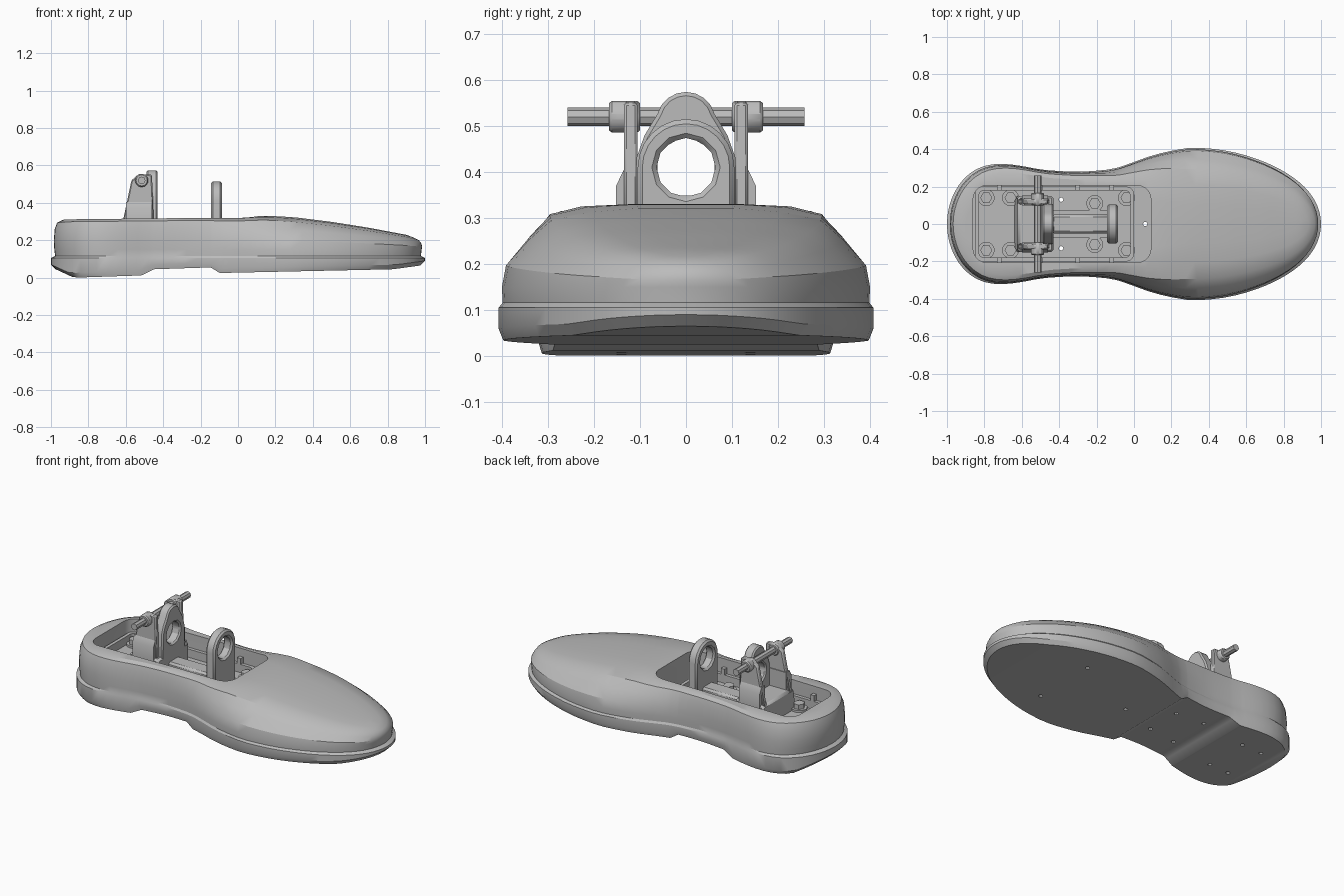
import bpy, bmesh, math

cube = bpy.data.objects.get("Cube")
if cube:
    bpy.data.objects.remove(cube)

grey = bpy.data.materials.new("plain grey")
grey.use_nodes = True
grey.diffuse_color = (0.5, 0.5, 0.5, 1)
grey.node_tree.nodes["Principled BSDF"].inputs["Base Color"].default_value = (0.5, 0.5, 0.5, 1)


def smooth(ob):
    bpy.ops.object.select_all(action='DESELECT')
    ob.select_set(True)
    bpy.context.view_layer.objects.active = ob
    bpy.ops.object.shade_smooth_by_angle(angle=math.radians(30))


def finish(name, bm):
    bmesh.ops.recalc_face_normals(bm, faces=bm.faces)
    if bm.calc_volume(signed=True) < 0:
        bmesh.ops.reverse_faces(bm, faces=bm.faces)
    mesh = bpy.data.meshes.new(name)
    bm.to_mesh(mesh)
    bm.free()
    ob = bpy.data.objects.new(name, mesh)
    bpy.context.collection.objects.link(ob)
    mesh.materials.append(grey)
    smooth(ob)
    return ob


def bevel(ob, width):
    mod = ob.modifiers.new("bevel", 'BEVEL')
    mod.width, mod.segments, mod.limit_method = width, 1, 'ANGLE'


def lookup(table, x):
    if x <= table[0][0]:
        return table[0][1]
    for (a, u), (b, v) in zip(table, table[1:]):
        if x <= b:
            return u + (v - u) * (x - a) / (b - a)
    return table[-1][1]


def prism(name, outline, axis, lo, hi):
    """Extrude a 2D outline along x (outline is y, z), y (x, z) or z (x, y)."""
    place = {'x': lambda p, d: (d, *p), 'y': lambda p, d: (p[0], d, p[1]),
             'z': lambda p, d: (*p, d)}[axis]
    bm = bmesh.new()
    ends = [[bm.verts.new(place(p, d)) for p in outline] for d in (lo, hi)]
    n = len(outline)
    for ring in ends:
        bm.faces.new(ring)
    for i in range(n):
        j = (i + 1) % n
        bm.faces.new((ends[0][i], ends[0][j], ends[1][j], ends[1][i]))
    return finish(name, bm)


def box(name, x0, x1, y0, y1, z0, z1):
    return prism(name, [(x0, y0), (x1, y0), (x1, y1), (x0, y1)], 'z', z0, z1)


def arc(cx, cy, r, start, end, n):
    return [(cx + r * math.cos(math.radians(start + (end - start) * i / n)),
             cy + r * math.sin(math.radians(start + (end - start) * i / n))) for i in range(n + 1)]


def disc(name, cx, cy, r, axis, lo, hi, sides=12):
    return prism(name, arc(cx, cy, r, 0, 360, sides)[:-1], axis, lo, hi)


def rounded(x0, x1, hw, r):
    return (arc(x1 - r, hw - r, r, 0, 90, 5) + arc(x0 + r, hw - r, r, 90, 180, 5)
            + arc(x0 + r, r - hw, r, 180, 270, 5) + arc(x1 - r, r - hw, r, 270, 360, 5))


def cut(ob, *cutters):
    """Subtract the cutters for good and remove them."""
    for c in cutters:
        mod = ob.modifiers.new("cut", 'BOOLEAN')
        mod.operation, mod.solver, mod.object = 'DIFFERENCE', 'EXACT', c
        bpy.context.view_layer.objects.active = ob
        bpy.ops.object.modifier_apply(modifier=mod.name)
        bpy.data.objects.remove(c)
    smooth(ob)


def drill(x, y, top=.3, r=.012):
    return disc("drill_cutter", x, y, r, 'z', -.1, top, 8)


# Foot shell: outline fullness, crown height and underside along the length
FULL = [(-1, .44), (-.9, .432), (-.8, .406), (-.7, .368), (-.5, .297), (-.3, .277), (-.1, .293),
        (.1, .37), (.3, .413), (.5, .405), (.7, .38), (.85, .36), (1, .35)]
TOP = [(-1, .305), (-.9, .312), (0, .322), (.15, .333), (.3, .325), (.5, .3), (.7, .268), (.9, .23), (1, .2)]
UNDER = [(-1, .045), (-.9, 0), (-.53, .012), (-.46, .045), (-.15, .055), (-.1, .025), (.85, .045), (1, .065)]


def half_width(x):
    full = sum(lookup(FULL, x + d) for d in (-.06, -.03, 0, .03, .06)) / 5
    return full * math.sqrt(max(0, 1 - x ** 4))


stations = sorted([-math.cos(math.pi * i / 44) for i in range(45)] + [-.53, -.46, -.15, -.1])
SIDE = [(.975, 'under', 0), (1, 'under', .025), (1, 'level', .105), (.978, 'level', .116), (.982, 'level', .15)]
# Crown rings: length scale, then (width scale, rise) at the heel and at the toe
CROWN = [(.985, (.98, .3), (.96, .28)), (.98, (.965, .7), (.84, .6)), (.967, (.93, .92), (.72, .85)),
         (.935, (.85, 1), (.5, .95)), (.9, (.5, 1), (.25, .99))]


def shell_points(side):
    rings = []
    for s, mode, z in SIDE:
        rings.append([(x * s, side * half_width(x) * s, (lookup(UNDER, x) if mode == 'under' else 0) + z)
                      for x in stations])
    for sx, heel, toe in CROWN:
        ring = []
        for x in stations:
            k = min(1, max(0, (x + .25) / .55))
            sy, rise = (h + (t - h) * k for h, t in zip(heel, toe))
            ring.append((x * sx, side * half_width(x) * sy, .15 + (lookup(TOP, x * sx) - .15) * rise))
        rings.append(ring)
    return rings


bm = bmesh.new()
halves = [[[bm.verts.new(p) for p in ring] for ring in shell_points(s)] for s in (1, -1)]
for half in halves:
    for low, high in zip(half, half[1:]):
        for i in range(len(stations) - 1):
            bm.faces.new((low[i], low[i + 1], high[i + 1], high[i]))
for level in (0, -1):
    a, b = halves[0][level], halves[1][level]
    for i in range(len(stations) - 1):
        bm.faces.new((a[i], a[i + 1], b[i + 1], b[i]))
bmesh.ops.remove_doubles(bm, verts=bm.verts, dist=.0005)
shell = finish("foot_shell", bm)

# Cavity, through holes and shallow screw holes underneath
cut(shell, prism("cavity_cutter", rounded(-.86, .09, .205, .07), 'z', .16, .6),
    drill(.06, 0), drill(-.39, .13), drill(-.39, -.13),
    *[drill(x, s * y, .08) for s in (-1, 1) for x, y in ((-.79, .14), (-.66, .14), (-.21, .11), (.5, .2))])

# Tray with raised rim inside the cavity
tray = prism("tray", rounded(-.85, 0, .2, .04), 'z', .158, .235)
cut(tray, prism("tray_cutter", rounded(-.83, -.02, .18, .03), 'z', .185, .4), drill(-.39, .13), drill(-.39, -.13))
for s in (-1, 1):
    for x in (-.72, -.5, -.3, -.12):
        y0, y1 = sorted((s * .18, s * .21))
        box("wall_rib", x - .012, x + .012, y0, y1, .18, .27)
    # Hex bolts with washers
    for x, y in ((-.79, .14), (-.66, .14), (-.21, .11), (-.04, .14)):
        disc("washer", x, s * y, .045, 'z', .18, .197, 16)
        disc("hex_bolt", x, s * y, .032, 'z', .195, .225, 6)

# Keel beam joining the two rings
bevel(box("keel_beam", -.44, -.12, -.05, .05, .18, .25), .012)
box("keel_flange", -.44, -.12, -.075, .075, .18, .2)

# Front ring
front_ring = prism("front_ring", [(-.105, .17), (.105, .17)] + arc(0, .41, .105, 0, 180, 12), 'x', -.145, -.085)
cut(front_ring, disc("front_bore_cutter", 0, .41, .064, 'x', -.2, 0, 12))
bevel(front_ring, .01)

# Rear ring plate with a tall rounded crown
rear_ring = prism("rear_ring", [(-.11, .17), (.11, .17), (.108, .43), (.09, .48)]
                  + arc(0, .51, .064, 15, 165, 8) + [(-.09, .48), (-.108, .43)], 'x', -.49, -.43)
cut(rear_ring, disc("rear_bore_cutter", 0, .41, .064, 'x', -.6, -.3, 12))
bevel(rear_ring, .008)

# Clevis base, leaning arms, cheeks and cross pin
bevel(prism("clevis_base", [(-.64, .17), (-.43, .17), (-.43, .3), (-.62, .3)], 'y', -.15, .15), .012)
for s in (-1, 1):
    y0, y1 = sorted((s * .105, s * .135))
    bevel(prism("clevis_arm", [(-.62, .28), (-.45, .28), (-.46, .55), (-.53, .555), (-.57, .52)], 'y', y0, y1), .006)
    prism("clevis_cheek", [(s * .1, .28), (s * .152, .28), (s * .152, .37), (s * .135, .405), (s * .1, .405)],
          'x', -.6, -.46)
    y0, y1 = sorted((s * .1, s * .167))
    bevel(disc("pin_boss", -.515, .52, .036, 'y', y0, y1), .006)
disc("pin_rod", -.515, .52, .02, 'y', -.258, .258, 8)
